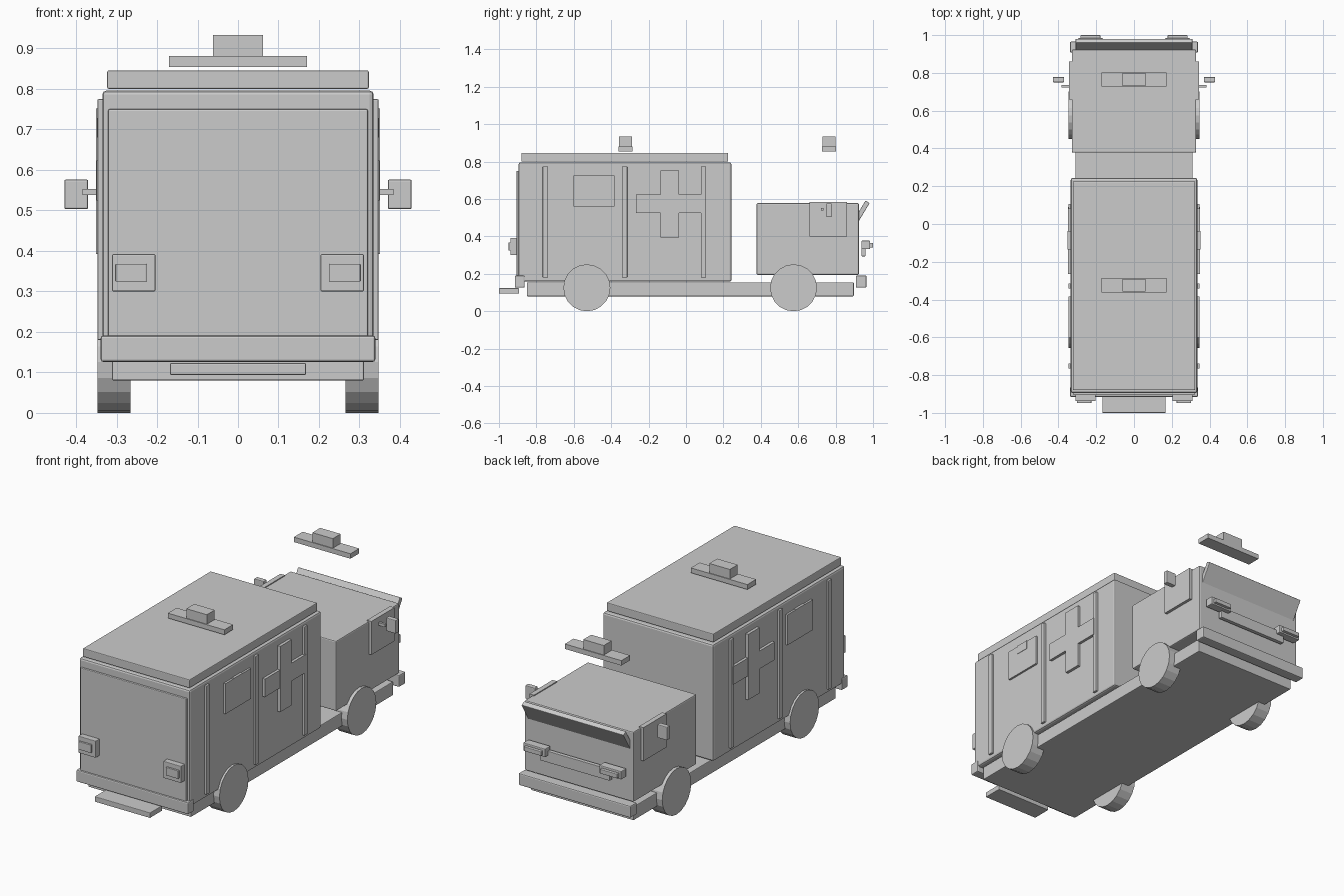
import bpy, math

if "Cube" in bpy.data.objects:
    bpy.data.objects.remove(bpy.data.objects["Cube"])


def box(name, x, y, z, bevel=0.0):
    """Box from (min, max) ranges with an optional small edge bevel."""
    bpy.ops.mesh.primitive_cube_add(size=1, location=[(a + b) / 2 for a, b in (x, y, z)])
    ob = bpy.context.object
    ob.name = name
    ob.scale = [b - a for a, b in (x, y, z)]
    bpy.ops.object.transform_apply(location=False, rotation=False, scale=True)
    if bevel:
        m = ob.modifiers.new("bevel", 'BEVEL')
        m.width = bevel
        m.segments = 2
    return ob


def pair(name, x, y, z, bevel=0.0):
    """The same box on the right and left sides."""
    box(name + "_right", x, y, z, bevel)
    box(name + "_left", (-x[1], -x[0]), y, z, bevel)


# Chassis, patient compartment and roof
box("chassis", (-.311, .311), (-.85, .897), (.08, .155), .004)
box("rear_body", (-.335, .335), (-.895, .243), (.158, .796), .01)
box("roof_cap", (-.323, .323), (-.88, .225), (.80, .846), .004)
box("rear_door", (-.321, .321), (-.906, -.88), (.17, .75), .004)

# Driver cab and tilted windscreen
box("cab", (-.329, .329), (.378, .924), (.195, .578), .006)
screen = box("windscreen", (-.309, .309), (-.013, .013), (-.1, .1), .003)
screen.location = (0, .919, .499)
screen.rotation_euler.x = -math.radians(31)

# Bumpers and rear step
box("rear_bumper", (-.339, .339), (-.915, -.863), (.126, .191), .006)
box("front_bumper", (-.339, .339), (.908, .965), (.126, .191), .006)
box("rear_step", (-.168, .168), (-1, -.893), (.094, .123), .003)

# Wheels
for label, y in (("rear", -.53), ("front", .575)):
    for side, s in (("right", 1), ("left", -1)):
        bpy.ops.mesh.primitive_cylinder_add(
            vertices=20, radius=.1255, depth=.081,
            location=(s * .306, y, .1255), rotation=(0, math.pi / 2, 0))
        bpy.context.object.name = f"{label}_wheel_{side}"

# Side ribs
for i, y in enumerate((-.752, -.328, .093)):
    pair(f"side_rib_{i + 1}", (.325, .347), (y - .014, y + .014), (.18, .775), .003)

# Side crosses
pair("cross_upright", (.325, .351), (-.135, -.037), (.393, .752))
pair("cross_bar", (.325, .350), (-.266, .09), (.525, .623))

# Side windows and their catches
pair("side_window", (.325, .346), (-.602, -.383), (.559, .725))
pair("window_catch", (.325, .348), (-.53, -.455), (.68, .728))

# Cab doors and mirrors
pair("cab_window", (.318, .345), (.66, .86), (.40, .583))
pair("mirror_arm", (.335, .384), (.722, .735), (.538, .553))
pair("mirror", (.37, .429), (.75, .778), (.503, .576), .004)

# Tail lights
pair("tail_light_housing", (.204, .311), (-.938, -.895), (.30, .392), .003)
pair("tail_light_lens", (.226, .302), (-.948, -.93), (.324, .368), .002)

# Headlights and grille
pair("headlight_housing", (.163, .297), (.938, .984), (.332, .377), .004)
pair("headlight_lens", (.178, .283), (.975, 1), (.341, .365), .003)
box("grille", (-.21, .21), (.938, .96), (.294, .356), .002)

# Light bars over the roof and the cab
for label, y in (("rear", -.324), ("front", .765)):
    box(f"{label}_light_bar", (-.171, .171), (y - .038, y + .038), (.854, .881))
    box(f"{label}_beacon", (-.062, .062), (y - .034, y + .034), (.880, .933))
